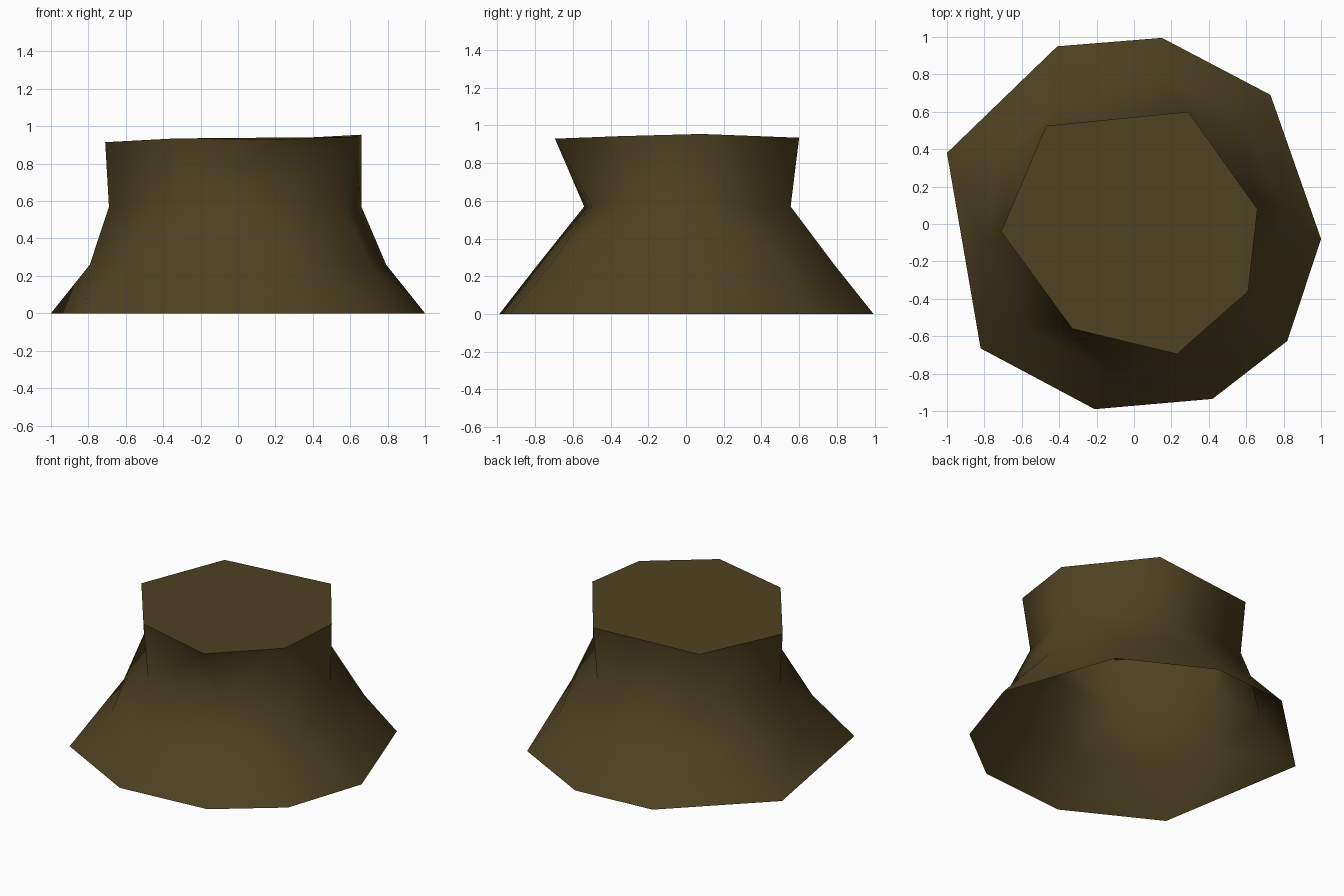
import bpy, bmesh, math

if "Cube" in bpy.data.objects:
    bpy.data.objects.remove(bpy.data.objects["Cube"])

# Stump profile: irregular rings, open underneath
base = [(-1, .38), (-.41, .95), (.15, .995), (.73, .69), (1, -.08),
        (.82, -.625), (.42, -.935), (-.21, -.99), (-.82, -.665)]
neck = [(-.69, -.04), (-.46, .49), (.29, .555), (.66, .07),
        (.57, -.33), (.22, -.50), (-.31, -.54)]
top = [(-.71, -.04, .915), (-.47, .525, .925), (.29, .60, .935), (.66, .08, .955),
       (.61, -.36, .943), (.23, -.695, .93), (-.33, -.56, .935)]
# Flare: a near regular ten-sided ring
flare = [(.8 * math.cos(t), .8 * math.sin(t))
         for t in (math.radians(8 + 36 * k) for k in range(10))]

bm = bmesh.new()


def angle(v):
    return math.atan2(v.co.y, v.co.x)


def ring(points):
    return sorted((bm.verts.new(p) for p in points), key=angle)


def bridge(a, b):
    """Stitch two rings of any vertex count with triangles, going round by angle."""
    off = lambda v: (angle(v) - angle(a[0]) + math.pi) % math.tau - math.pi
    s = min(range(len(b)), key=lambda k: abs(off(b[k])))
    b = b[s:] + b[:s]
    na, nb = len(a), len(b)

    def unwrap(r):
        out = [off(r[0])]
        for k in range(len(r)):
            out.append(out[-1] + (angle(r[(k + 1) % len(r)]) - angle(r[k])) % math.tau)
        return out
    ta, tb = unwrap(a), unwrap(b)
    i = j = 0
    while i < na or j < nb:
        # Choose the diagonal that twists least
        if j == nb or (i < na and abs(ta[i + 1] - tb[j]) <= abs(tb[j + 1] - ta[i])):
            bm.faces.new((a[i % na], a[(i + 1) % na], b[j % nb]))
            i += 1
        else:
            bm.faces.new((a[i % na], b[(j + 1) % nb], b[j % nb]))
            j += 1


r0 = ring([(x, y, 0) for x, y in base])
r1 = ring([(x, y, .26) for x, y in flare])
r2 = ring([(x, y, .57) for x, y in neck])
r3 = ring(top)
for lo, hi in ((r0, r1), (r1, r2), (r2, r3)):
    bridge(lo, hi)
for f in bm.faces:
    f.smooth = True
# Flat cut top
cap = bm.faces.new(r3)
cap.smooth = False
bm.normal_update()

mesh = bpy.data.meshes.new("stump")
bm.to_mesh(mesh)
bm.free()
obj = bpy.data.objects.new("stump", mesh)
bpy.context.collection.objects.link(obj)
mat = bpy.data.materials.new("dark olive brown")
mat.diffuse_color = (.076, .054, .0155, 1)
mat.use_nodes = True
mat.node_tree.nodes["Principled BSDF"].inputs["Base Color"].default_value = mat.diffuse_color
mesh.materials.append(mat)
